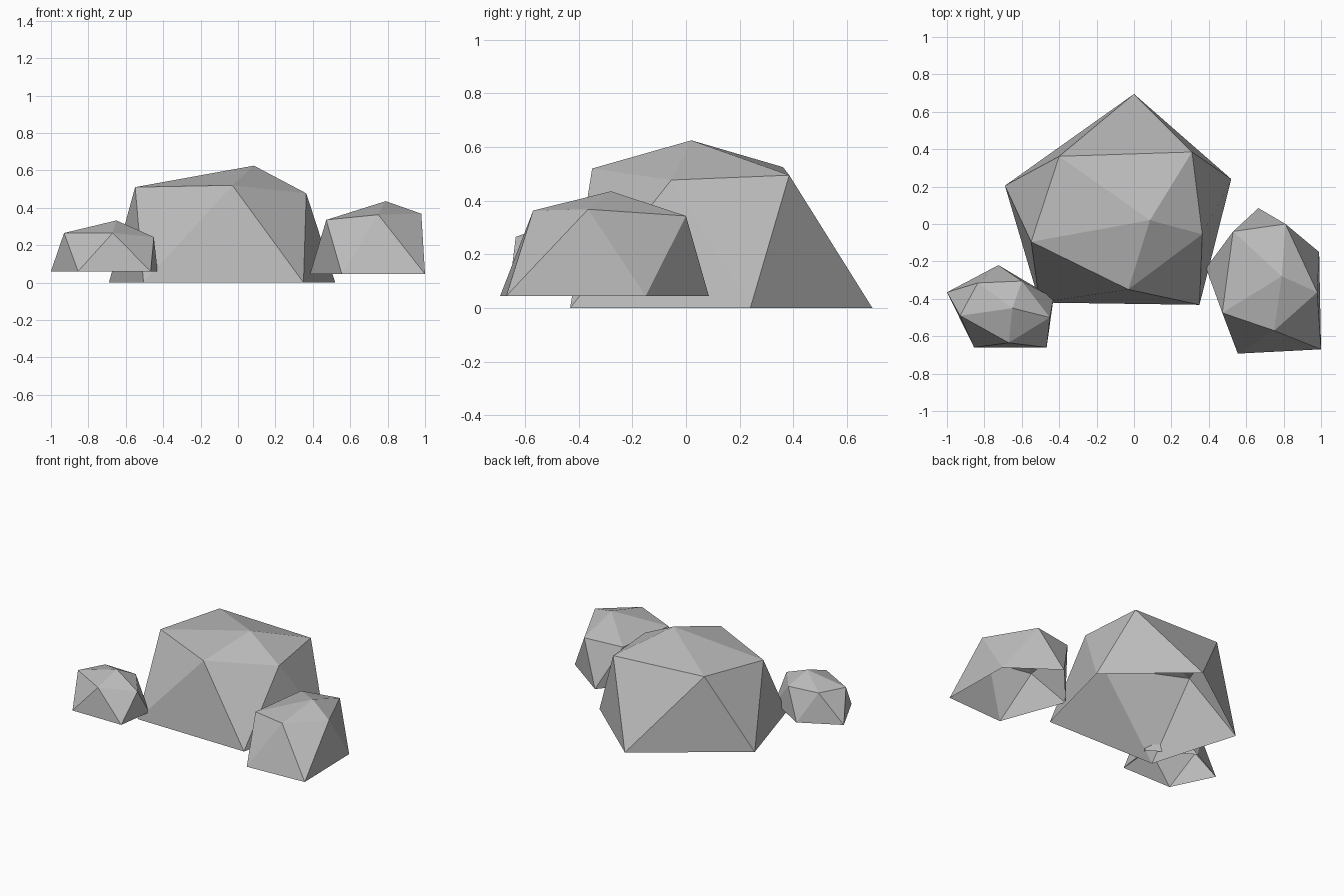
import bpy

stone = bpy.data.materials.new("stone_grey")
stone.diffuse_color = (0.5, 0.5, 0.5, 1)


def rock(name, apex, upper, lower, base_z):
    """Faceted open-bottomed dome: apex cap over a five-sided zigzag band.
    Rings run clockwise from the back; upper[i] sits between lower[i] and lower[i+1]."""
    verts = [apex] + upper + [(x, y, base_z) for x, y in lower]
    faces = []
    for i in range(5):
        j = (i + 1) % 5
        u, un, lo, ln = 1 + i, 1 + j, 6 + i, 6 + j
        faces += [(0, un, u), (u, ln, lo), (u, un, ln)]
    mesh = bpy.data.meshes.new(name)
    mesh.from_pydata(verts, [], faces)
    mesh.materials.append(stone)
    obj = bpy.data.objects.new(name, mesh)
    bpy.context.collection.objects.link(obj)
    return obj


# Large boulder in the middle
rock("large_rock", (0.085, 0.02, 0.625),
     [(0.31, 0.385, 0.495), (0.365, -0.055, 0.477), (-0.03, -0.35, 0.52),
      (-0.55, -0.095, 0.51), (-0.40, 0.362, 0.525)],
     [(0, 0.695), (0.52, 0.24), (0.35, -0.432), (-0.505, -0.42), (-0.69, 0.205)], 0)

# Medium rock on the right
rock("medium_rock", (0.79, -0.28, 0.435),
     [(0.81, 0, 0.343), (0.98, -0.365, 0.368), (0.75, -0.57, 0.363),
      (0.472, -0.475, 0.335), (0.53, -0.04, 0.335)],
     [(0.665, 0.085), (0.99, -0.15), (1, -0.67), (0.555, -0.693), (0.385, -0.235)], 0.045)

# Small rock on the left
rock("small_rock", (-0.65, -0.45, 0.332),
     [(-0.6, -0.305, 0.255), (-0.45, -0.5, 0.243), (-0.67, -0.635, 0.265),
      (-0.93, -0.49, 0.265), (-0.835, -0.315, 0.265)],
     [(-0.725, -0.22), (-0.43, -0.395), (-0.467, -0.66), (-0.855, -0.66), (-1, -0.365)], 0.06)
